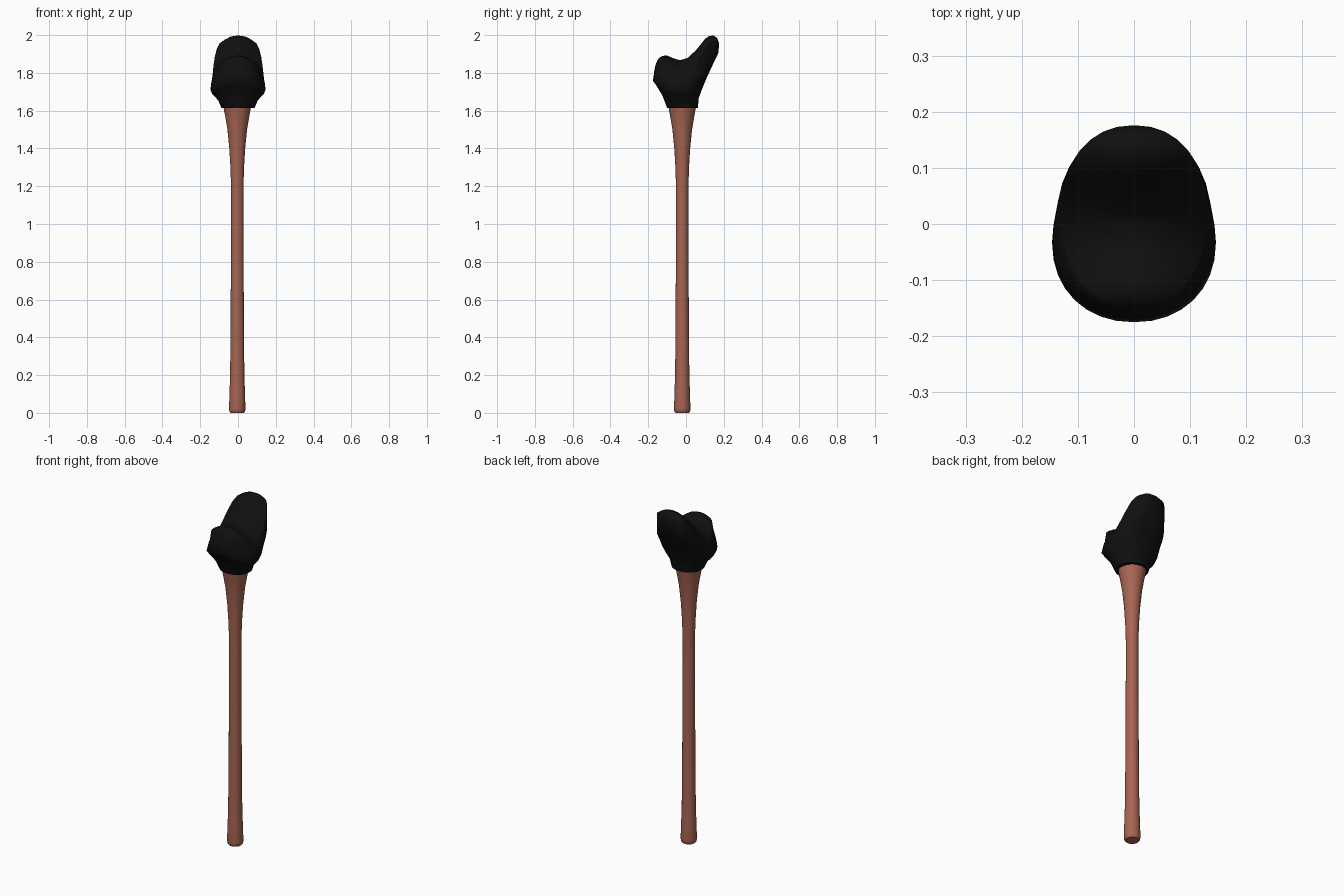
import bpy
from math import cos, sin, pi, copysign

if "Cube" in bpy.data.objects:
    bpy.data.objects.remove(bpy.data.objects["Cube"])

SEG = 32


def material(name, rgb):
    m = bpy.data.materials.new(name)
    m.diffuse_color = (*rgb, 1)
    m.use_nodes = True
    m.node_tree.nodes["Principled BSDF"].inputs["Base Color"].default_value = m.diffuse_color
    return m


def loft(name, rings, mat, angle):
    """Skin a stack of closed rings and cap both ends."""
    n = len(rings[0])
    verts = [p for r in rings for p in r]
    faces = [(k * n + i, k * n + (i + 1) % n, (k + 1) * n + (i + 1) % n, (k + 1) * n + i)
             for k in range(len(rings) - 1) for i in range(n)]
    faces += [tuple(reversed(range(n))), tuple(range(len(verts) - n, len(verts)))]
    me = bpy.data.meshes.new(name)
    me.from_pydata(verts, [], faces)
    me.materials.append(mat)
    ob = bpy.data.objects.new(name, me)
    bpy.context.collection.objects.link(ob)
    bpy.ops.object.select_all(action='DESELECT')
    ob.select_set(True)
    bpy.context.view_layer.objects.active = ob
    bpy.ops.object.shade_smooth_by_angle(angle=angle)
    return ob


def ring_xy(front, back, rx, power=2.0):
    """Oval outline from its front, back and half width."""
    cy, ry = (front + back) / 2, (back - front) / 2
    out = []
    for i in range(SEG):
        c, s = cos(2 * pi * i / SEG), sin(2 * pi * i / SEG)
        out.append((rx * copysign(abs(c) ** (2 / power), c),
                    cy + ry * copysign(abs(s) ** (2 / power), s), s))
    return out


# Saddle profile along the top of the head (y, z)
SADDLE = [(-.16, 1.85), (-.148, 1.873), (-.13, 1.89), (-.095, 1.892), (-.07, 1.877),
          (-.03, 1.867), (.01, 1.88), (.06, 1.927), (.10, 1.98), (.13, 2.0),
          (.155, 1.995), (.168, 1.98), (.176, 1.95)]


def saddle(x, y):
    y = min(max(y, SADDLE[0][0]), SADDLE[-1][0])
    for (y0, z0), (y1, z1) in zip(SADDLE, SADDLE[1:]):
        if y <= y1:
            return z0 + (z1 - z0) * (y - y0) / (y1 - y0) - 4.5 * x * x
    return SADDLE[-1][1]


# Shaft: turned profile (radius, z)
shaft_profile = [(.036, 0), (.042, .008), (.0435, .025), (.041, .1), (.0375, .22),
                 (.035, .5), (.033, 1.0), (.033, 1.2), (.036, 1.3), (.042, 1.4),
                 (.052, 1.5), (.062, 1.56), (.074, 1.625)]
loft("wooden_shaft",
     [[(x - .004, y, z) for x, y, _ in ring_xy(-.02 - r, -.02 + r, r)]
      for r, z in shaft_profile], material("wood", (.39, .13, .085)), .6)

# Head sides: front y, back y, half width, z at front, side and back
sides = [(-.10, .063, .088, 1.615, 1.615, 1.615),
         (-.125, .067, .105, 1.68, 1.655, 1.665),
         (-.158, .085, .136, 1.735, 1.688, 1.715),
         (-.175, .11, .146, 1.757, 1.71, 1.775),
         (-.168, .14, .142, 1.81, 1.745, 1.84),
         (-.162, .17, .138, 1.84, 1.765, 1.90)]
rings = []
for f, b, rx, zf, zs, zb in sides:
    rings.append([(x, y, zs + (zb - zf) / 2 * s + ((zb + zf) / 2 - zs) * s * s)
                  for x, y, s in ring_xy(f, b, rx, 2.15)])
# Head top: shrinking rings draped on the saddle
for k in (1, .96, .9, .8, .68, .55, .4, .25, .1, .02):
    rings.append([(x, y, saddle(x, y))
                  for x, y, _ in ring_xy(.01 - .163 * k, .01 + .166 * k, .132 * k, 2.2)])
loft("saddle_head", rings, material("black_rubber", (.005, .005, .005)), 1.0)
